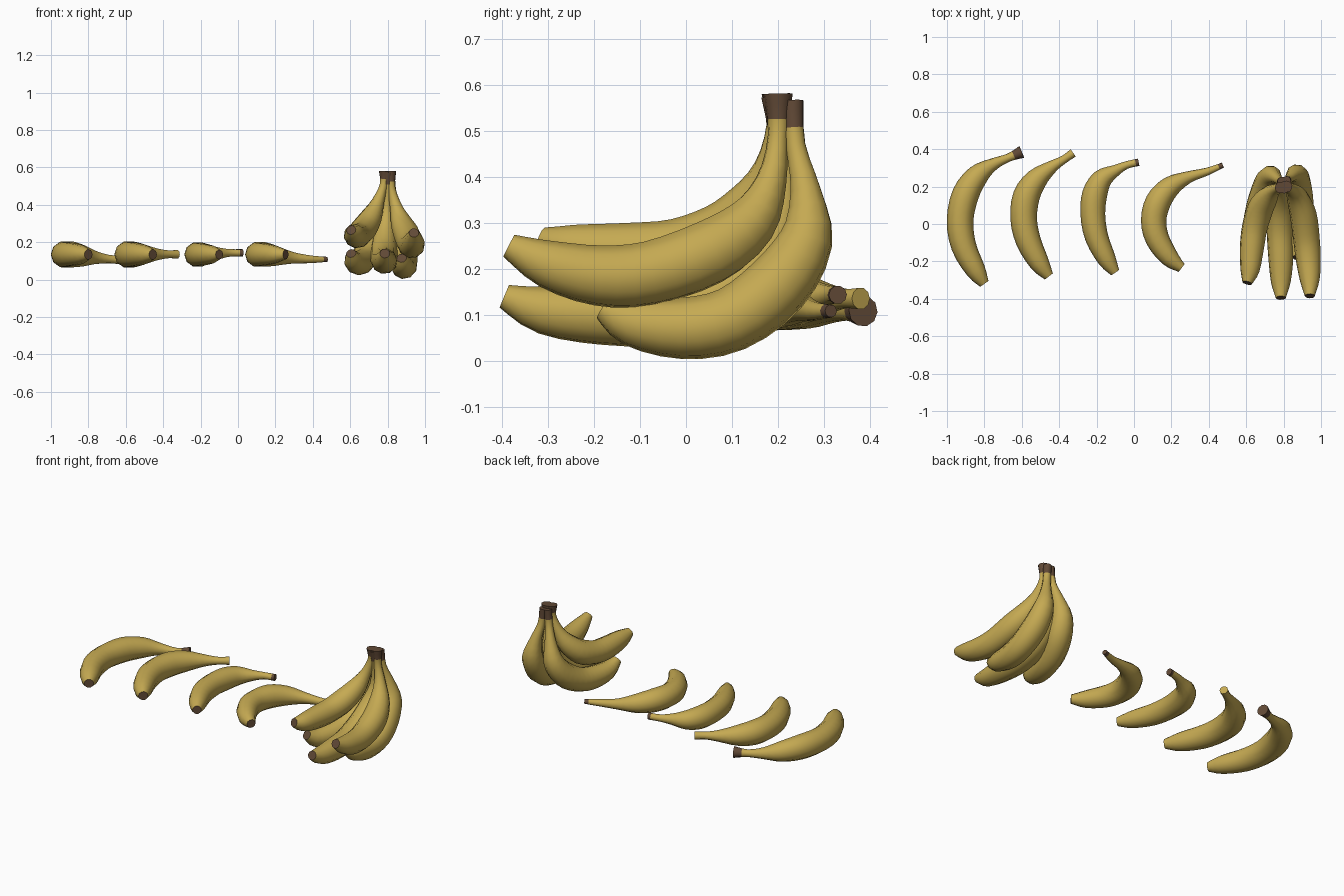
import bpy, bmesh, math
from mathutils import Vector

if "Cube" in bpy.data.objects:
    bpy.data.objects.remove(bpy.data.objects["Cube"])


def material(name, rgb):
    m = bpy.data.materials.new(name)
    m.diffuse_color = (*rgb, 1)
    m.use_nodes = True
    m.node_tree.nodes["Principled BSDF"].inputs["Base Color"].default_value = m.diffuse_color
    return m


YELLOW = material("banana yellow", (0.56, 0.40, 0.085))
BROWN = material("dried brown", (0.12, 0.067, 0.037))

# radius from blossom tip, over the belly, to the stem end
RADII = [.027, .053, .067, .071, .072, .059, .034, .022, .025]
SIDES, STEPS = 10, 3


def spline(a, b, c, d, t):
    return 0.5 * (2 * b + (c - a) * t + (2 * a - 5 * b + 4 * c - d) * t * t
                  + (3 * b - a - 3 * c + d) * t ** 3)


def banana(name, points, scale=1.0, end_r=.025, brown_from=7.6):
    """Sweep a tapering round section along a smooth path, tip to stem."""
    P = [Vector(p) for p in points]
    R = [r * scale for r in RADII]
    R[-1] = end_r
    n = len(P) - 1
    path = []
    for i in range(n):
        ids = [max(i - 1, 0), i, i + 1, min(i + 2, n)]
        for k in range(STEPS):
            t = k / STEPS
            path.append((spline(*[P[j] for j in ids], t),
                         spline(*[R[j] for j in ids], t), i + t))
    path.append((P[n], R[n], n))

    bm = bmesh.new()
    rings, side = [], None
    for i, (p, r, u) in enumerate(path):
        tangent = (path[min(i + 1, len(path) - 1)][0] - path[max(i - 1, 0)][0]).normalized()
        ref = side if side else Vector((1, 0.3, 0))
        side = (ref - tangent * ref.dot(tangent)).normalized()
        up = tangent.cross(side)
        rings.append([bm.verts.new(p + r * (side * math.cos(a) + up * math.sin(a)))
                      for a in [2 * math.pi * k / SIDES for k in range(SIDES)]])
    for i in range(len(rings) - 1):
        for k in range(SIDES):
            j = (k + 1) % SIDES
            f = bm.faces.new((rings[i][k], rings[i][j], rings[i + 1][j], rings[i + 1][k]))
            # dried stem end
            f.material_index = int((path[i][2] + path[i + 1][2]) / 2 > brown_from)
    # blossom tip and stem caps
    bm.faces.new(rings[0][::-1]).material_index = 1
    bm.faces.new(rings[-1]).material_index = int(brown_from < n)
    bmesh.ops.recalc_face_normals(bm, faces=bm.faces)
    me = bpy.data.meshes.new(name)
    bm.to_mesh(me)
    bm.free()
    me.materials.append(YELLOW)
    me.materials.append(BROWN)
    ob = bpy.data.objects.new(name, me)
    bpy.context.collection.objects.link(ob)
    bpy.ops.object.select_all(action='DESELECT')
    ob.select_set(True)
    bpy.context.view_layer.objects.active = ob
    bpy.ops.object.shade_smooth_by_angle(angle=math.radians(50))
    return ob


def lying(name, xy, z_end, **kw):
    """A single banana lying flat; only its stem drifts in height."""
    drift = [0, 0, 0, 0, 0, .3, .7, 1, 1]
    banana(name, [(x, y, .134 + (z_end - .134) * d) for (x, y), d in zip(xy, drift)], **kw)


# row of single bananas
lying("single_banana_1", [(-.80, -.32), (-.845, -.25), (-.91, -.12), (-.93, .02), (-.90, .16),
                          (-.835, .26), (-.755, .318), (-.67, .355), (-.60, .385)],
      .108, end_r=.034, brown_from=7.3)
lying("single_banana_2", [(-.455, -.28), (-.505, -.21), (-.565, -.09), (-.59, .03), (-.575, .15),
                          (-.52, .24), (-.44, .305), (-.375, .345), (-.325, .38)],
      .135, end_r=.024, brown_from=9)
lying("single_banana_3", [(-.10, -.26), (-.145, -.19), (-.20, -.07), (-.22, .05), (-.21, .16),
                          (-.17, .24), (-.10, .285), (-.04, .315), (.025, .33)],
      .143, scale=.93, end_r=.02)
lying("single_banana_4", [(.255, -.235), (.19, -.18), (.125, -.08), (.105, .02), (.13, .12),
                          (.195, .20), (.29, .25), (.39, .28), (.475, .315)],
      .108, scale=.95, end_r=.014)

# hanging bunch, stems meeting at the crown
banana("bunch_upper_left", [(.605, -.315, .265), (.62, -.25, .245), (.63, -.13, .235),
                            (.645, -.02, .24), (.675, .08, .275), (.715, .145, .34),
                            (.75, .18, .42), (.78, .195, .51), (.785, .195, .58)],
       scale=.97, end_r=.032, brown_from=7.3)
banana("bunch_upper_right", [(.94, -.385, .25), (.94, -.3, .21), (.932, -.19, .185),
                             (.922, -.08, .19), (.905, .05, .235), (.875, .14, .30),
                             (.845, .185, .39), (.82, .2, .49), (.815, .2, .58)],
       end_r=.032, brown_from=7.4)
banana("bunch_lower_middle", [(.785, -.395, .14), (.785, -.31, .11), (.785, -.18, .10),
                              (.78, -.04, .105), (.78, .09, .15), (.785, .18, .24),
                              (.795, .215, .35), (.798, .205, .47), (.80, .195, .575)],
       end_r=.032, brown_from=7.4)
banana("bunch_lower_left", [(.605, -.19, .14), (.62, -.12, .10), (.645, -.01, .09),
                            (.67, .10, .11), (.705, .20, .175), (.73, .255, .265),
                            (.755, .25, .37), (.78, .23, .47), (.79, .228, .565)],
       end_r=.024, brown_from=7.2)
banana("bunch_lower_right", [(.875, -.18, .115), (.88, -.12, .085), (.885, -.01, .07),
                             (.89, .10, .09), (.88, .20, .165), (.87, .262, .265),
                             (.85, .26, .37), (.825, .238, .47), (.815, .232, .565)],
       end_r=.024, brown_from=7.2)
